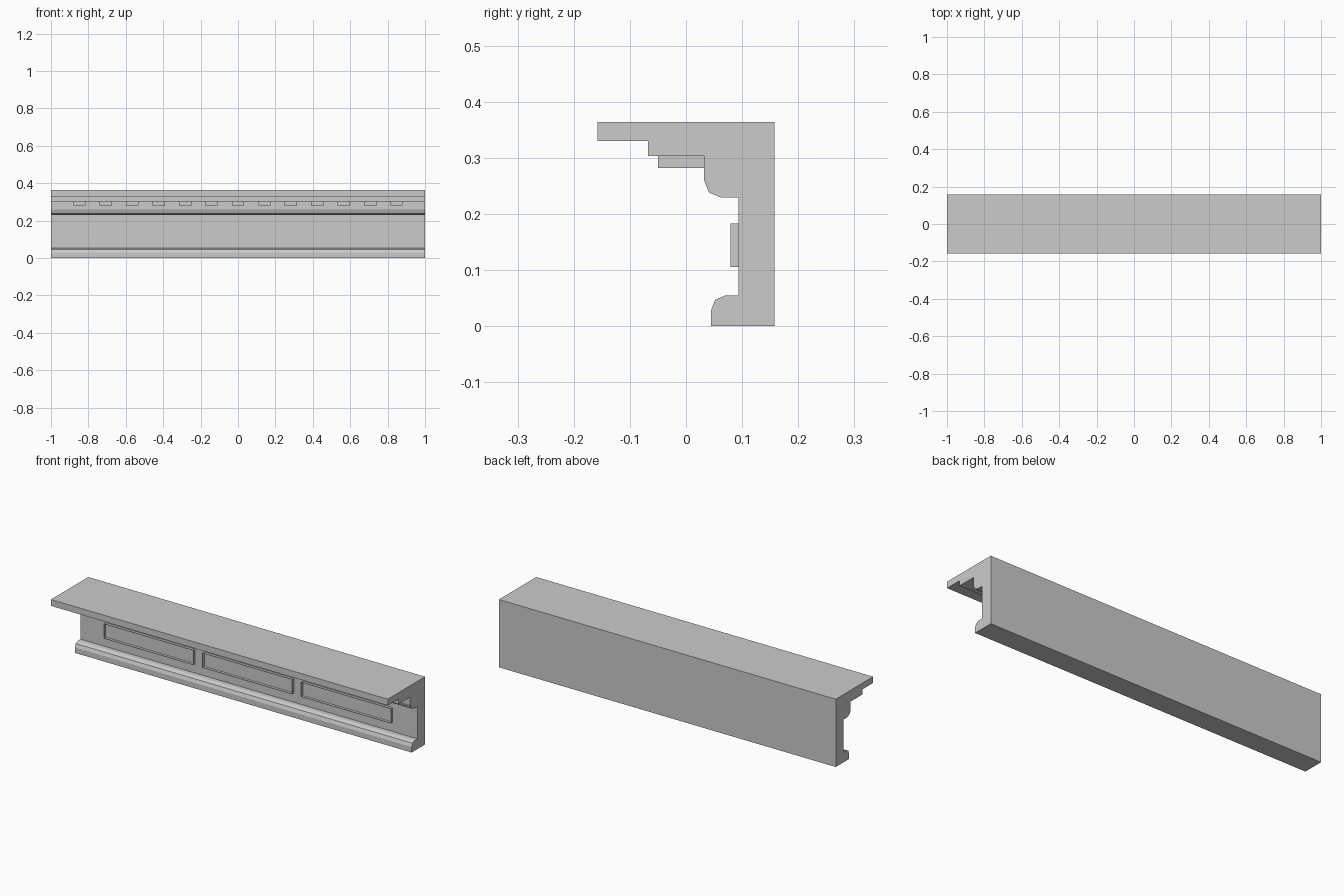
import bpy, bmesh

if "Cube" in bpy.data.objects:
    bpy.data.objects.remove(bpy.data.objects["Cube"])


def finish(name, bm):
    bmesh.ops.recalc_face_normals(bm, faces=bm.faces)
    mesh = bpy.data.meshes.new(name)
    bm.to_mesh(mesh)
    bm.free()
    obj = bpy.data.objects.new(name, mesh)
    bpy.context.collection.objects.link(obj)
    return obj


def extrude(name, points, vec):
    """Extrude a closed planar outline into a solid."""
    bm = bmesh.new()
    face = bm.faces.new([bm.verts.new(p) for p in points])
    res = bmesh.ops.extrude_face_region(bm, geom=[face], use_keep_orig=True)
    verts = [g for g in res["geom"] if isinstance(g, bmesh.types.BMVert)]
    bmesh.ops.translate(bm, verts=verts, vec=vec)
    return finish(name, bm)


def block(name, x0, x1, y0, y1, z0, z1):
    return extrude(name, [(x0, y0, z0), (x1, y0, z0), (x1, y0, z1), (x0, y0, z1)],
                   (0, y1 - y0, 0))


def frame(name, x0, x1, z0, z1, border, y0, y1):
    """Rectangular moulding with an open middle."""
    bm = bmesh.new()
    face = bm.faces.new([bm.verts.new(p) for p in
                         [(x0, y0, z0), (x1, y0, z0), (x1, y0, z1), (x0, y0, z1)]])
    bmesh.ops.inset_individual(bm, faces=[face], thickness=border)
    bmesh.ops.delete(bm, geom=[face], context='FACES')
    res = bmesh.ops.extrude_face_region(bm, geom=bm.faces[:], use_keep_orig=True)
    verts = [g for g in res["geom"] if isinstance(g, bmesh.types.BMVert)]
    bmesh.ops.translate(bm, verts=verts, vec=(0, y1 - y0, 0))
    return finish(name, bm)


# Cornice body: (y, z) section swept along x
profile = [
    (0.158, 0), (0.158, 0.364), (-0.158, 0.364), (-0.158, 0.330),
    (-0.068, 0.330), (-0.068, 0.303), (0.032, 0.303), (0.032, 0.260),
    (0.041, 0.238), (0.063, 0.229), (0.094, 0.229), (0.094, 0.055),
    (0.071, 0.055), (0.052, 0.047), (0.045, 0.029), (0.045, 0),
]
extrude("cornice_body", [(-1, y, z) for y, z in profile], (2, 0, 0))

# Row of dentils under the overhang
for i in range(13):
    x = (i - 6) * 0.1413
    block(f"dentil_{i + 1}", x - 0.033, x + 0.033, -0.05, 0.033, 0.282, 0.304)

# Three raised panel mouldings on the frieze
for i in range(3):
    x = (i - 1) * 0.586
    frame(f"panel_frame_{i + 1}", x - 0.266, x + 0.266, 0.105, 0.183, 0.016, 0.079, 0.095)
